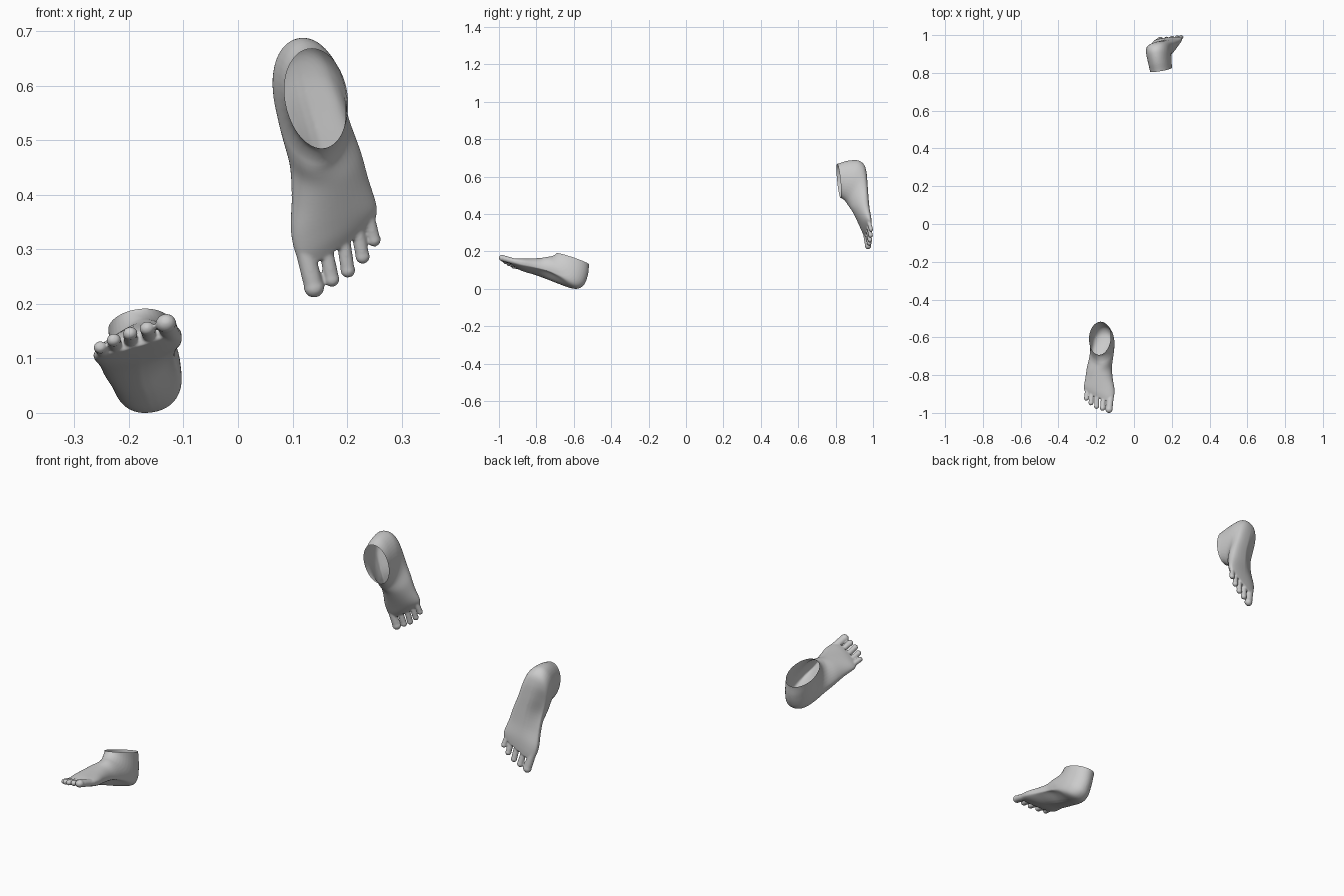
import bpy, bmesh, math
from mathutils import Vector, Matrix

if "Cube" in bpy.data.objects:
    bpy.data.objects.remove(bpy.data.objects["Cube"])

# Local foot frame: x = heel to toe, y = towards the little toe, z = up from the sole

# Foot sections, fanning from the ankle opening to the toe roots:
# top (x, z), bottom/back (x, z), centre y, half width, toe-line slant, arch lift
SECTIONS = [
    (.203, .185, .018, .190, -.012, .058, 0, 0),
    (.200, .150, .014, .150, -.012, .058, 0, 0),
    (.203, .142, .003, .105, -.012, .059, 0, 0),
    (.208, .135, .000, .065, -.012, .061, 0, 0),
    (.216, .127, .006, .032, -.012, .063, 0, 0),
    (.225, .120, .030, .008, -.012, .064, 0, 0),
    (.236, .114, .070, .000, -.011, .064, 0, .004),
    (.250, .106, .130, .001, -.007, .064, 0, .014),
    (.275, .093, .200, .004, .000, .067, 0, .020),
    (.310, .077, .270, .005, .000, .073, .05, .012),
    (.347, .060, .330, .002, -.002, .082, .15, .003),
    (.375, .046, .365, .003, -.001, .081, .30, 0),
    (.397, .032, .392, .006, .000, .072, .40, 0),
]
# Toes: root (x, y), tip (x, y), radius, tip height
TOES = [
    (.365, -.067, .482, -.058, .0190, .017),
    (.370, -.027, .469, -.0235, .0142, .015),
    (.360, .009, .458, .008, .0138, .014),
    (.345, .037, .438, .040, .0135, .013),
    (.328, .060, .411, .067, .0128, .012),
]


def catmull(a, b, c, d, t):
    return [.5 * (2*q + (r-p)*t + (2*p-5*q+4*r-s)*t*t + (3*q-p-3*r+s)*t**3)
            for p, q, r, s in zip(a, b, c, d)]


def spow(x, e):
    return math.copysign(abs(x) ** e, x)


def section_ring(p, n=40):
    tx, tz, hx, hz, cy, hw, slant, arch = p
    top, bot = Vector((tx, 0, tz)), Vector((hx, 0, hz))
    flat = min(1, max(0, (tx - .205) / .04))          # flatter sole towards the front
    mid = bot.lerp(top, .48 - .08 * flat)
    ring = []
    for i in range(n):
        a = 2 * math.pi * i / n
        c, s = math.cos(a), math.sin(a)
        if c >= 0:
            pt = mid + (top - mid) * c
        else:
            pt = mid + (bot - mid) * abs(c) ** (1 - .35 * flat)
        y = cy + hw * spow(s, 1 - .25 * flat if c < 0 else 1)
        y -= .012 * flat * max(0, c)                  # instep ridge leans inwards
        if c < 0:
            pt.z += arch * max(0, -s) * -c * 2
        ring.append((pt.x - slant * y, y, pt.z))
    return ring


def loft(bm, rings):
    rows = [[bm.verts.new(p) for p in r] for r in rings]
    n = len(rows[0])
    for a, b in zip(rows, rows[1:]):
        for i in range(n):
            j = (i + 1) % n
            bm.faces.new((a[i], a[j], b[j], b[i]))
    bm.faces.new(rows[0][::-1])
    bm.faces.new(rows[-1])


def toe_rings(rx, ry, tx, ty, r, tz, n=20):
    root, tip = Vector((rx, ry, .024)), Vector((tx - .003, ty, tz))
    axis = (tip - root).normalized()
    side = Vector((0, 0, 1)).cross(axis).normalized()
    up = axis.cross(side)
    length = (tip - root).length
    stations = [(0, .9), (length * .45, .92), (length - 2.2 * r, .93)]
    stations += [(length - r + r * math.sin(k), math.cos(k))
                 for k in (-.4, 0, .35, .7, 1.0, 1.25, 1.45)]
    return [[root + axis * d + (side * math.cos(2*math.pi*i/n)
             + up * .92 * math.sin(2*math.pi*i/n)) * r * f for i in range(n)]
            for d, f in stations]


def foot_mesh():
    bm = bmesh.new()
    S = SECTIONS
    rings = []
    for i in range(len(S) - 1):
        ctrl = S[max(i-1, 0)], S[i], S[i+1], S[min(i+2, len(S)-1)]
        rings += [section_ring(catmull(*ctrl, k / 5)) for k in range(5)]
    rings.append(section_ring(S[-1]))
    loft(bm, rings)
    for t in TOES:
        loft(bm, toe_rings(*t))
    bmesh.ops.recalc_face_normals(bm, faces=bm.faces)
    me = bpy.data.meshes.new("foot_base")
    bm.to_mesh(me)
    bm.free()
    # Fuse toes and foot into one smooth skin
    ob = bpy.data.objects.new("foot_base", me)
    bpy.context.collection.objects.link(ob)
    m = ob.modifiers.new("fuse", 'REMESH')
    m.mode, m.voxel_size = 'VOXEL', .003
    m = ob.modifiers.new("soften", 'SMOOTH')
    m.factor, m.iterations = .5, 8
    dg = bpy.context.evaluated_depsgraph_get()
    out = bpy.data.meshes.new_from_object(ob.evaluated_get(dg))
    bpy.data.objects.remove(ob)
    # Cut the ankle opening
    bm = bmesh.new()
    bm.from_mesh(out)
    bmesh.ops.bisect_plane(bm, geom=bm.verts[:] + bm.edges[:] + bm.faces[:],
                           plane_co=(.1, 0, .151), plane_no=(.02, 0, 1), clear_outer=True)
    bm.to_mesh(out)
    bm.free()
    return out


def place_foot(name, base, toe_dir, up_dir, side, anchor):
    u = Vector(toe_dir).normalized()
    w = Vector(up_dir)
    w = (w - u * w.dot(u)).normalized()
    v = u.cross(w) * side
    me = base.copy()
    me.transform(Matrix((u, v, w)).transposed().to_4x4())
    if Matrix((u, v, w)).determinant() < 0:
        me.flip_normals()
    # anchor: per axis, (mode, value) with 0 = min, .5 = centre, 1 = max
    shift = []
    for k, (f, val) in enumerate(anchor):
        cs = [p.co[k] for p in me.vertices]
        shift.append(val - (min(cs) * (1 - f) + max(cs) * f))
    me.transform(Matrix.Translation(shift))
    me.shade_smooth()
    ob = bpy.data.objects.new(name, me)
    bpy.context.collection.objects.link(ob)


base = foot_mesh()
# Front foot landing on its heel, rear foot lifted with toes down
place_foot("right_foot", base, (-.047, -.94, .342), (-.139, .342, .94), 1,
           ((.5, -.184), (0, -1), (0, 0)))
place_foot("left_foot", base, (.174, .09, -.98), (.139, -1, 0), -1,
           ((.5, .1625), (1, 1), (.5, .45)))
bpy.data.meshes.remove(base)
